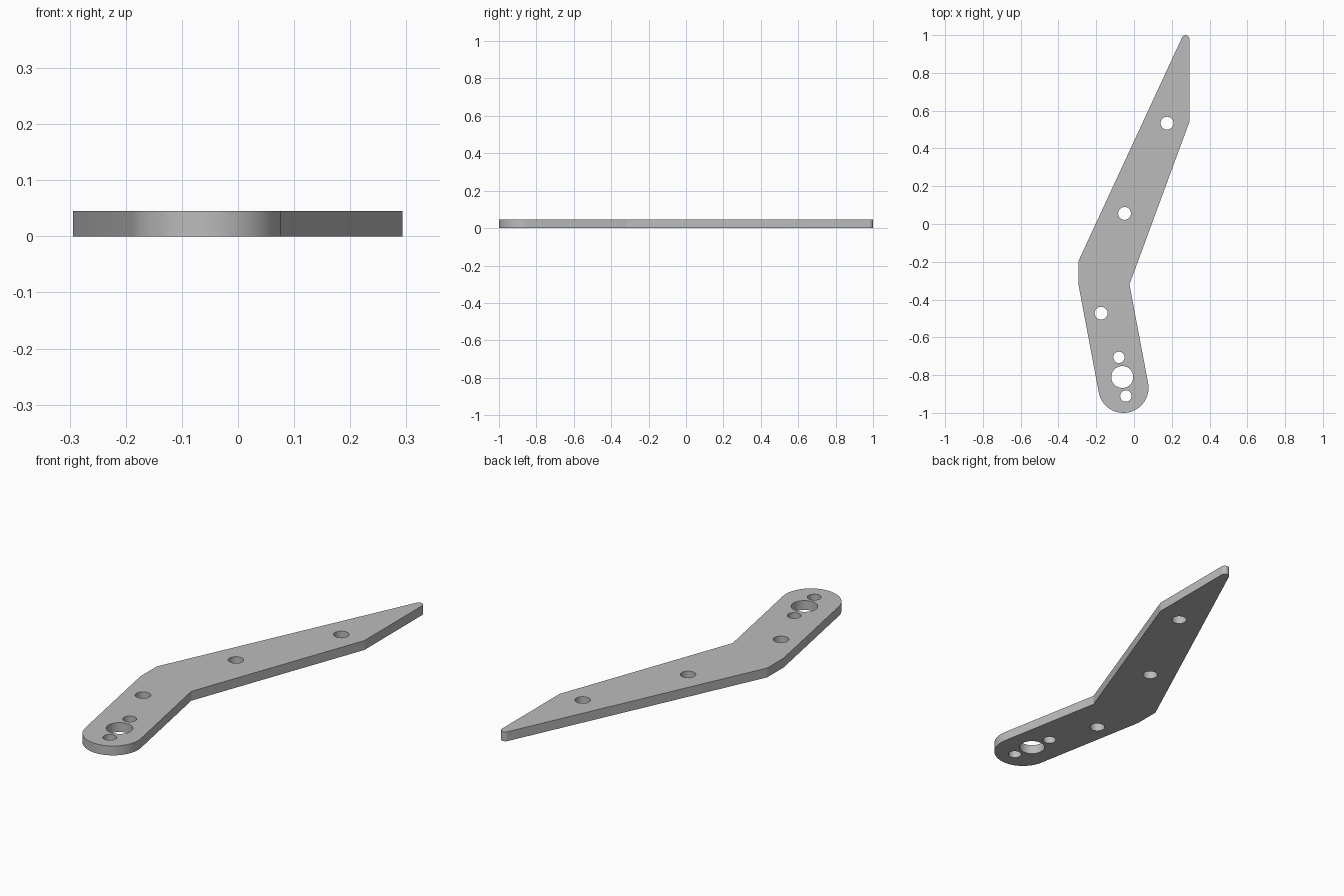
import bpy
import bmesh
from math import cos, sin, radians

cube = bpy.data.objects.get("Cube")
if cube:
    bpy.data.objects.remove(cube, do_unlink=True)

THICKNESS = 0.045


def arc(x, y, r, start, end, steps):
    """Points along a circular arc, angles in degrees."""
    angles = [radians(start + (end - start) * i / steps) for i in range(steps + 1)]
    return [(x + r * cos(a), y + r * sin(a)) for a in angles]


def add_loop(curve, points):
    spline = curve.splines.new("POLY")
    spline.points.add(len(points) - 1)
    for p, (x, y) in zip(spline.points, points):
        p.co = (x, y, 0, 1)
    spline.use_cyclic_u = True


# Outline: bent bar with a rounded end and a slim rounded tip
outline = [(0.293, 0.54)]
outline += arc(0.273, 0.98, 0.02, 0, 155, 10)
outline += [(-0.294, -0.196), (-0.294, -0.32)]
outline += arc(-0.056, -0.867, 0.133, 190.5, 370.5, 40)
outline += [(-0.024, -0.32)]

# Holes: three mounting holes, then a large bore between two small ones
holes = [
    (0.175, 0.534, 0.034), (-0.05, 0.056, 0.034), (-0.174, -0.472, 0.034),
    (-0.08, -0.706, 0.03), (-0.062, -0.81, 0.058), (-0.043, -0.911, 0.03),
]

# Filled flat profile, extruded to a plate
profile = bpy.data.curves.new("plate_profile", "CURVE")
profile.dimensions = "2D"
profile.fill_mode = "BOTH"
profile.extrude = THICKNESS / 2
add_loop(profile, outline)
for x, y, r in holes:
    add_loop(profile, arc(x, y, r, 0, 360, 40)[:-1])

helper = bpy.data.objects.new("profile_helper", profile)
bpy.context.collection.objects.link(helper)
graph = bpy.context.evaluated_depsgraph_get()
mesh = bpy.data.meshes.new_from_object(helper.evaluated_get(graph))
bpy.data.objects.remove(helper, do_unlink=True)

# Weld the caps to the walls and rest the plate on the ground
bm = bmesh.new()
bm.from_mesh(mesh)
bmesh.ops.remove_doubles(bm, verts=bm.verts, dist=0.0002)
bmesh.ops.recalc_face_normals(bm, faces=bm.faces)
bmesh.ops.translate(bm, verts=bm.verts, vec=(0, 0, THICKNESS / 2))
bm.to_mesh(mesh)
bm.free()

mesh.name = "bent_plate"
plate = bpy.data.objects.new("bent_plate", mesh)
bpy.context.collection.objects.link(plate)

# Single grey material
colour = (0.5, 0.5, 0.5, 1)
grey = bpy.data.materials.new("light_grey")
grey.use_nodes = True
grey.diffuse_color = colour
grey.node_tree.nodes["Principled BSDF"].inputs["Base Color"].default_value = colour
mesh.materials.clear()
mesh.materials.append(grey)

# Smooth round walls, sharp rims and corners
bpy.ops.object.select_all(action="DESELECT")
plate.select_set(True)
bpy.context.view_layer.objects.active = plate
bpy.ops.object.shade_smooth_by_angle(angle=radians(20))
